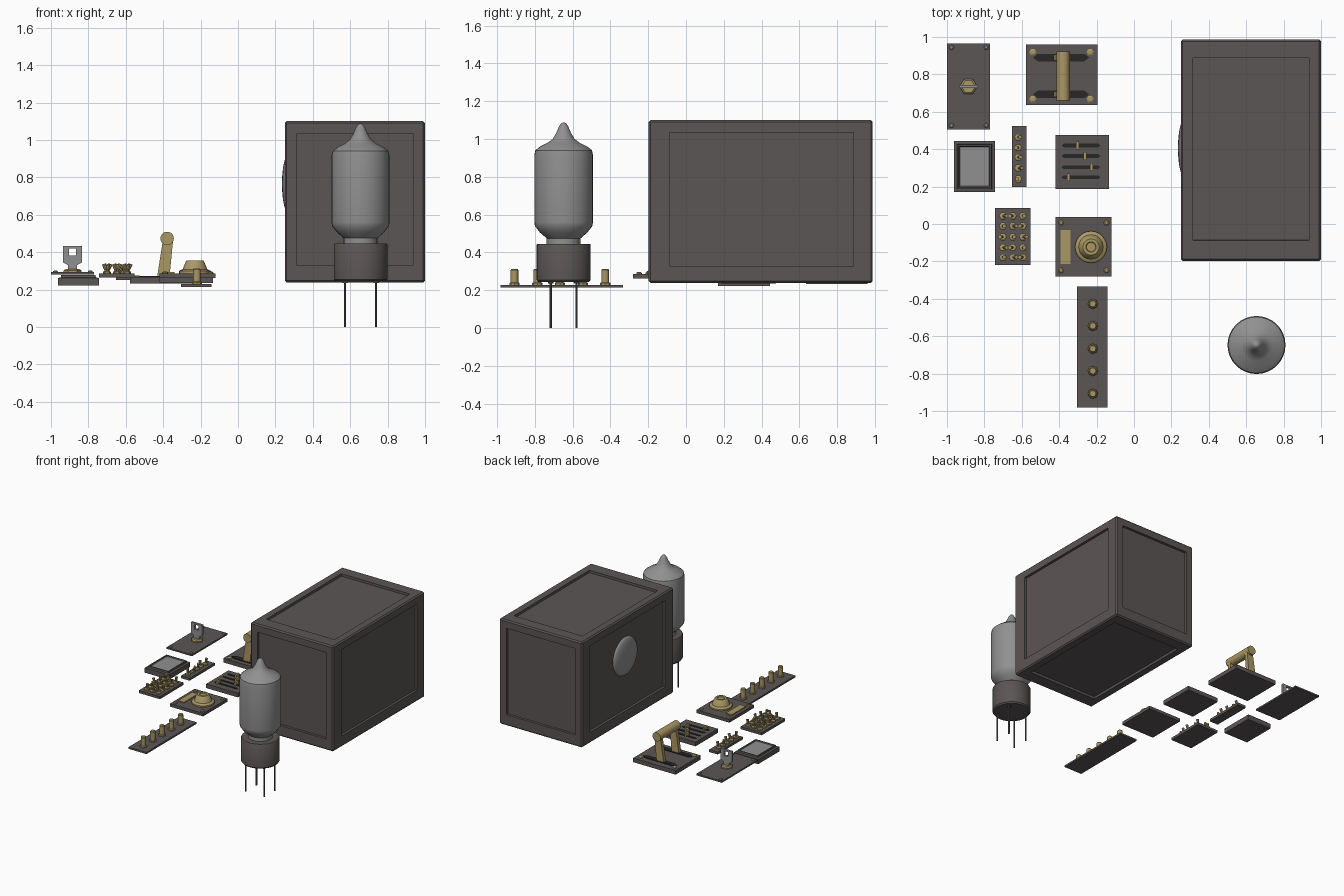
import bpy, bmesh, math
from mathutils import Vector

if "Cube" in bpy.data.objects:
    bpy.data.objects.remove(bpy.data.objects["Cube"])


def material(name, rgb):
    m = bpy.data.materials.new(name)
    m.diffuse_color = (*rgb, 1)
    m.use_nodes = True
    m.node_tree.nodes["Principled BSDF"].inputs["Base Color"].default_value = m.diffuse_color
    return m


DARK = material("dark casing", (0.105, 0.092, 0.09))
GREY = material("grey glass and steel", (0.28, 0.28, 0.28))
BRASS = material("brass", (0.40, 0.31, 0.13))
BLACK = material("black slot", (0.02, 0.02, 0.02))


def finish(name, bm, mat, smooth=False):
    bmesh.ops.recalc_face_normals(bm, faces=bm.faces)
    me = bpy.data.meshes.new(name)
    bm.to_mesh(me)
    bm.free()
    me.materials.append(mat)
    ob = bpy.data.objects.new(name, me)
    bpy.context.collection.objects.link(ob)
    if smooth:
        bpy.ops.object.select_all(action='DESELECT')
        ob.select_set(True)
        bpy.context.view_layer.objects.active = ob
        bpy.ops.object.shade_smooth_by_angle(angle=math.radians(35))
    return ob


def skin(bm, rings):
    """Join rings of vertices and cap both ends."""
    n = len(rings[0])
    for a, b in zip(rings, rings[1:]):
        for i in range(n):
            j = (i + 1) % n
            bm.faces.new((a[i], a[j], b[j], b[i]))
    bm.faces.new(rings[0])
    bm.faces.new(rings[-1])


def loft(name, x0, x1, y0, y1, levels, mat):
    """Rectangular plate from (margin, z) levels."""
    bm = bmesh.new()
    skin(bm, [[bm.verts.new(p) for p in ((x0 + m, y0 + m, z), (x1 - m, y0 + m, z),
                                         (x1 - m, y1 - m, z), (x0 + m, y1 - m, z))]
              for m, z in levels])
    return finish(name, bm, mat)


def box(name, x0, x1, y0, y1, z0, z1, mat):
    return loft(name, x0, x1, y0, y1, ((0, z0), (0, z1)), mat)


def lathe(name, x, y, profile, mat, n=32):
    """Turned part about a vertical axis from (radius, z) points."""
    bm = bmesh.new()
    skin(bm, [[bm.verts.new((x + r * math.cos(t), y + r * math.sin(t), z))
               for t in (2 * math.pi * i / n for i in range(n))] for r, z in profile])
    return finish(name, bm, mat, n > 8)


def rod(name, p, q, r1, r2, mat, n=12):
    p, q = Vector(p), Vector(q)
    rot = (q - p).to_track_quat('Z', 'Y')
    bm = bmesh.new()
    skin(bm, [[bm.verts.new(c + rot @ Vector((r * math.cos(t), r * math.sin(t), 0)))
               for t in (2 * math.pi * i / n for i in range(n))] for c, r in ((p, r1), (q, r2))])
    return finish(name, bm, mat, n > 8)


def prism(name, pts, axis, a, b, mat):
    """Extrude a 2D outline along y or z."""
    bm = bmesh.new()
    skin(bm, [[bm.verts.new((u, d, v) if axis == 'y' else (u, v, d)) for u, v in pts]
              for d in (a, b)])
    return finish(name, bm, mat)


def screws(name, xs, ys, z, r, mat, n=8):
    for x in xs:
        for y in ys:
            lathe(name, x, y, ((r, z - .003), (r, z + .006), (r * .6, z + .01)), mat, n)


def toggle(x, y, z, lean):
    lathe("toggle_collar", x, y, ((.021, z - .002), (.021, z + .01), (.014, z + .014)), BRASS, 6)
    rod("toggle_lever", (x, y, z), (x + lean, y, z + .052), .006, .011, BRASS, 8)


# Large cabinet: chamfered block with a recessed panel on all six sides
lo, hi = Vector((.25, -.197, .238)), Vector((1, .987, 1.10))
mid = (lo + hi) / 2
bm = bmesh.new()
bmesh.ops.create_cube(bm, size=1)
for v in bm.verts:
    v.co = Vector([mid[i] + v.co[i] * (hi[i] - lo[i]) for i in range(3)])
sides = list(bm.faces)
bmesh.ops.inset_individual(bm, faces=sides, thickness=.065)
margin_lo, margin_hi = (.065, .11, .09), (.065, .1, .065)
for f in sides:
    normal = max(range(3), key=lambda i: abs(f.normal[i]))
    for v in f.verts:
        for i in range(3):
            if i != normal:
                v.co[i] = lo[i] + margin_lo[i] if v.co[i] < mid[i] else hi[i] - margin_hi[i]
bmesh.ops.inset_individual(bm, faces=sides, thickness=0.0005, depth=-.02)
edges = [e for e in bm.edges if all(
    sum(min(abs(v.co[i] - lo[i]), abs(v.co[i] - hi[i])) < 1e-4 for i in range(3)) == 3
    for v in e.verts)]
bmesh.ops.bevel(bm, geom=edges, offset=.01, segments=1, affect='EDGES')
finish("cabinet", bm, DARK)

# Domed lens on the left side of the cabinet
bm = bmesh.new()
bmesh.ops.create_uvsphere(bm, u_segments=32, v_segments=16, radius=1)
for v in bm.verts:
    v.co = Vector((.27 + .035 * v.co.z, .405 + .155 * v.co.x, .765 + .155 * v.co.y))
finish("lens", bm, GREY, True)

# Vacuum tube
tx, ty = .655, -.647
lathe("tube_glass", tx, ty, ((.09, .44), (.09, .475), (.125, .505), (.152, .54), (.155, .56),
                             (.155, .915), (.15, .94), (.125, .96), (.085, .98), (.058, 1.0),
                             (.04, 1.03), (.025, 1.065), (.014, 1.082), (.004, 1.087)), GREY)
lathe("tube_socket", tx, ty, ((.135, .245), (.143, .255), (.143, .44), (.139, .446)), DARK)
for dx in (-.083, .083):
    for dy in (-.068, .068):
        rod("tube_pin", (tx + dx, ty + dy, 0), (tx + dx, ty + dy, .26), .0065, .0065, DARK, 8)
        rod("pin_collar", (tx + dx, ty + dy, .235), (tx + dx, ty + dy, .26), .014, .016, DARK, 8)

# Key switch
box("key_plate", -1, -.77, .505, .965, .28, .293, DARK)
screws("key_plate_screw", (-.976, -.79), (.527, .944), .291, .013, GREY)
kx, ky = -.885, .735
lathe("keyhole_collar", kx, ky, ((.047, .29), (.047, .302), (.036, .31), (.03, .31)), BRASS, 6)
for x0, x1, z0, z1 in ((-.935, -.903, .345, .432), (-.867, -.835, .345, .432),
                       (-.903, -.867, .345, .382), (-.903, -.867, .42, .432)):
    box("key_bow", x0, x1, ky - .009, ky + .009, z0, z1, GREY)
prism("key_shaft", ((-.909, .30), (-.861, .30), (-.861, .33), (-.835, .345), (-.935, .345),
                    (-.909, .33)), 'y', ky - .009, ky + .009, GREY)

# Display
loft("display_frame", -.963, -.744, .17, .443,
     ((0, .223), (0, .262), (.016, .265), (.018, .278), (.026, .278), (.032, .268)), DARK)
box("display_screen", -.931, -.776, .202, .411, .26, .272, GREY)

# Row of five small toggles
box("toggle_strip_plate", -.653, -.576, .197, .523, .25, .27, DARK)
for y, lean in zip((.464, .408, .357, .299, .24), (.01, -.012, .012, .022, -.006)):
    toggle(-.619, y, .27, lean)

# Bank of fifteen toggles
box("toggle_bank_plate", -.744, -.553, -.22, .085, .264, .285, DARK)
for j, y in enumerate((.043, -.011, -.069, -.126, -.178)):
    for i, x in enumerate((-.701, -.648, -.594)):
        toggle(x, y, .285, (.02, -.016, .008)[(i + 2 * j) % 3])

# Four sliders
box("slider_plate", -.419, -.133, .187, .475, .236, .27, DARK)
for y, kxx in zip((.42, .363, .304, .25), (-.302, -.262, -.226, -.35)):
    prism("slider_slot", ((-.388, y), (-.375, y - .01), (-.192, y - .01), (-.179, y),
                          (-.192, y + .01), (-.375, y + .01)), 'z', .262, .274, BLACK)
    box("slider_knob", kxx - .008, kxx + .008, y - .021, y + .021, .265, .295, BRASS)

# Twin-arm lever
box("lever_plate", -.578, -.194, .635, .96, .232, .266, DARK)
screws("lever_plate_screw", (-.541, -.234), (.667, .918), .265, .02, BRASS, 6)
for y in (.693, .89):
    prism("lever_slot", ((-.54, y), (-.515, y - .02), (-.265, y - .02), (-.24, y),
                         (-.265, y + .02), (-.515, y + .02)), 'z', .26, .272, BLACK)
    prism("lever_arm", ((-.435, .25), (-.368, .25), (-.346, .475), (-.40, .475)), 'y',
          y - .015, y + .015, BRASS)
rod("lever_grip", (-.379, .66, .473), (-.379, .922, .473), .036, .036, BRASS, 20)

# Dial
box("dial_plate", -.419, -.12, -.28, .037, .262, .287, DARK)
screws("dial_plate_screw", (-.39, -.147), (-.248, .007), .286, .015, BRASS)
box("dial_label", -.392, -.339, -.213, -.032, .28, .294, BRASS)
lathe("dial_knob", -.23, -.123, ((.085, .28), (.085, .298), (.078, .304), (.066, .308),
                                 (.048, .352), (.043, .356), (.028, .356), (.024, .35)), BRASS, 24)

# Strip of five posts
box("post_plate", -.305, -.143, -.98, -.333, .215, .229, DARK)
for y in (-.427, -.545, -.667, -.786, -.907):
    lathe("post_collar", -.22, y, ((.027, .225), (.027, .238), (.022, .242)), BRASS, 8)
    lathe("post", -.22, y, ((.02, .235), (.02, .308), (.016, .313)), BRASS, 12)
